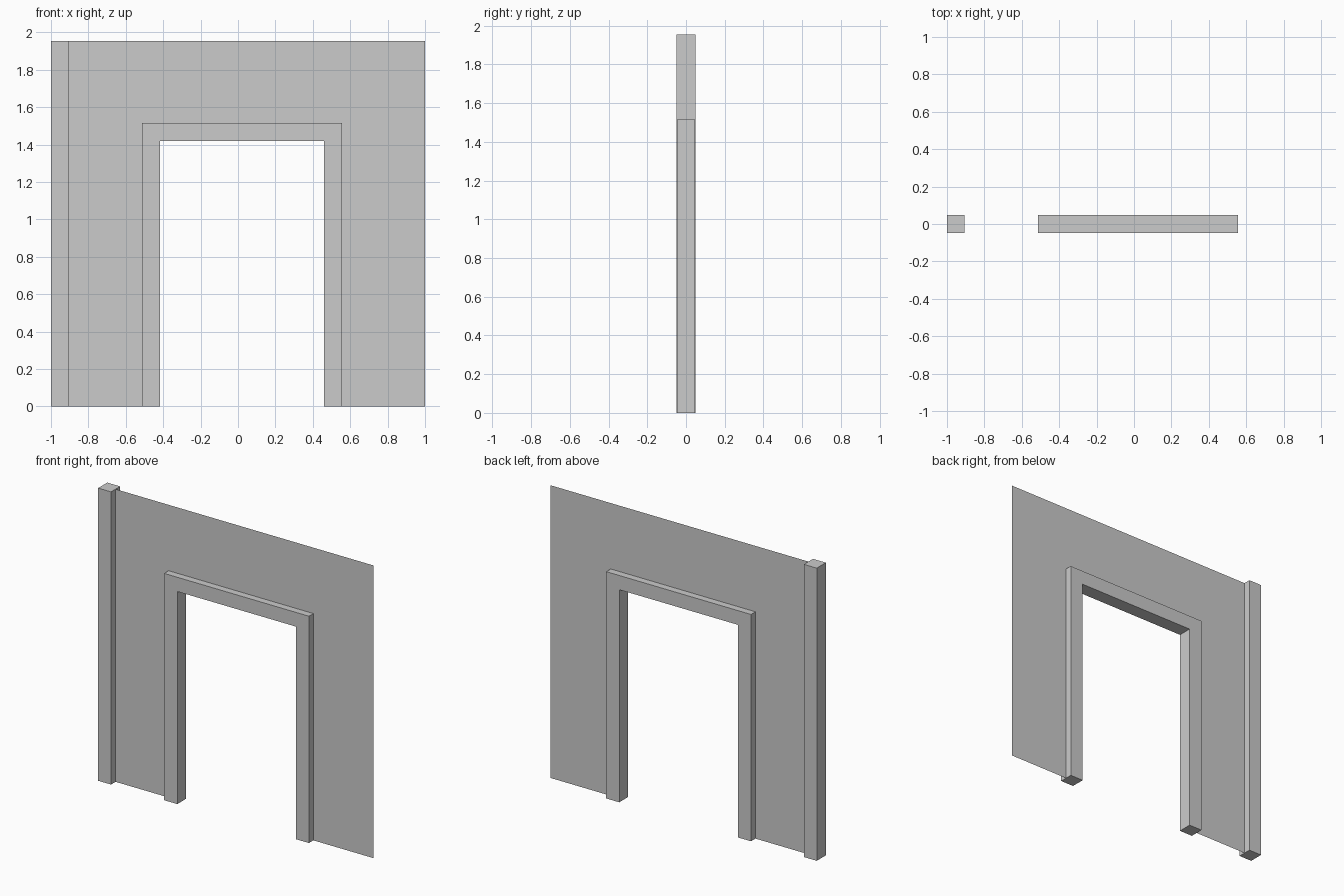
import bpy, bmesh

if "Cube" in bpy.data.objects:
    bpy.data.objects.remove(bpy.data.objects["Cube"])

H = 1.955                      # wall height
D = 0.047                      # half depth of the frame
OL, OR, OT = -0.513, 0.557, 1.515   # frame outer left, right, top
IL, IR, IT = -0.416, 0.460, 1.420   # frame inner left, right, top
POST_IN = -0.905


def arch(l, r, t, il, ir, it):
    """Upside-down U outline standing on z = 0."""
    return [(l, 0), (il, 0), (il, it), (ir, it), (ir, 0), (r, 0), (r, t), (l, t)]


def panel(name, outline, y0=0.0, depth=0.0):
    """Flat xz outline, extruded along y when depth is given."""
    bm = bmesh.new()
    face = bm.faces.new([bm.verts.new((x, y0, z)) for x, z in outline])
    if depth:
        ext = bmesh.ops.extrude_face_region(bm, geom=[face])
        verts = [g for g in ext["geom"] if isinstance(g, bmesh.types.BMVert)]
        bmesh.ops.translate(bm, verts=verts, vec=(0, depth, 0))
        bmesh.ops.recalc_face_normals(bm, faces=bm.faces)
    mesh = bpy.data.meshes.new(name)
    bm.to_mesh(mesh)
    bm.free()
    obj = bpy.data.objects.new(name, mesh)
    bpy.context.collection.objects.link(obj)
    return obj


# Thin wall sheet, running from the post around the door frame
panel("wall", arch(POST_IN, 1.0, H, OL, OR, OT))

# Door frame: two jambs and a lintel in one piece
panel("door_frame", arch(OL, OR, OT, IL, IR, IT), -D, 2 * D)

# Square end post
panel("end_post", [(-1, 0), (POST_IN, 0), (POST_IN, H), (-1, H)], -0.048, 0.096)
